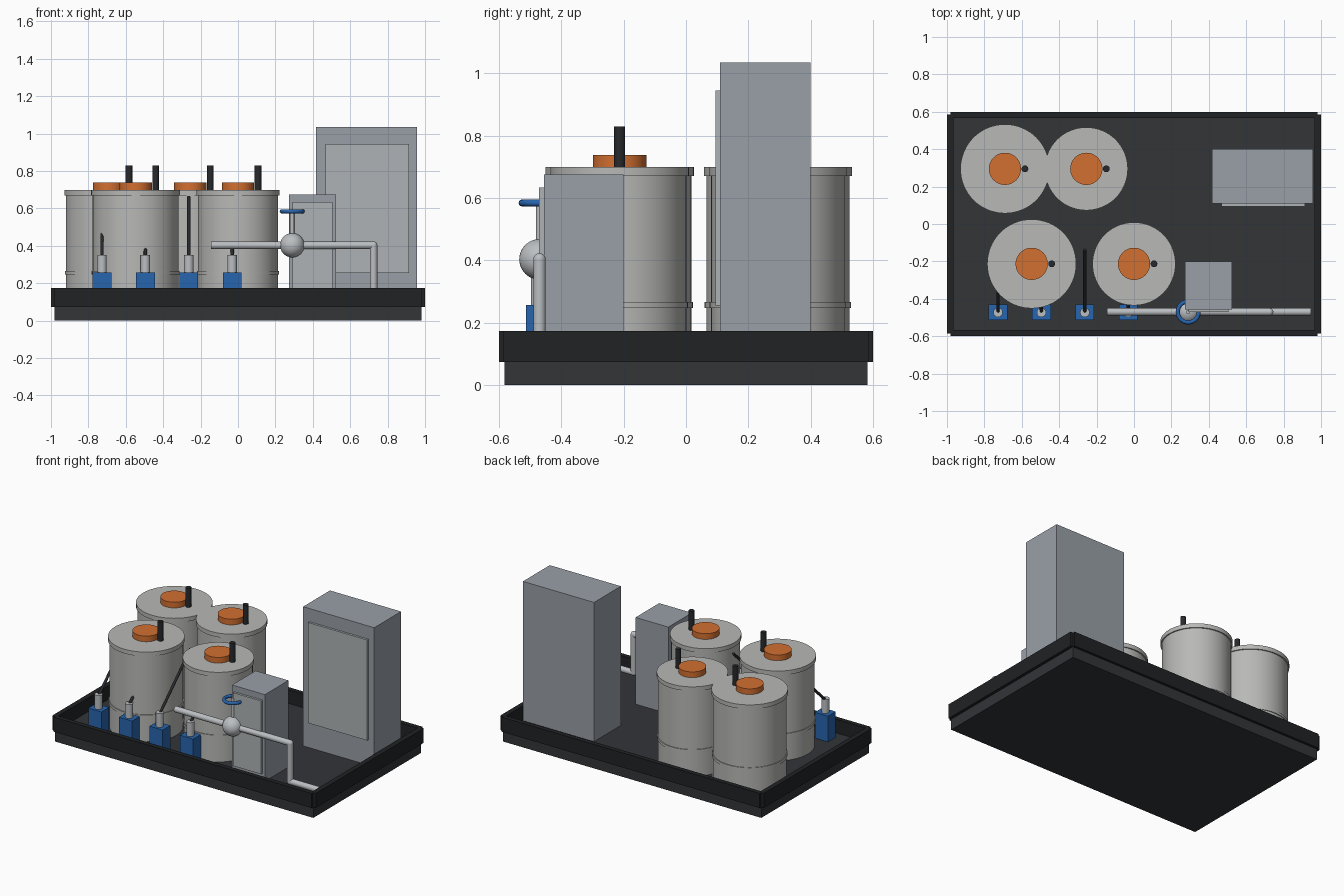
import bpy
import math
from mathutils import Vector

if "Cube" in bpy.data.objects:
    bpy.data.objects.remove(bpy.data.objects["Cube"])


def material(name, r, g, b):
    m = bpy.data.materials.new(name)
    m.diffuse_color = (r, g, b, 1)
    m.use_nodes = True
    m.node_tree.nodes["Principled BSDF"].inputs["Base Color"].default_value = m.diffuse_color
    return m


DARK = material("dark_rim", 0.014, 0.016, 0.018)
FLOOR = material("dark_floor", 0.032, 0.035, 0.039)
TANK = material("tank_grey", 0.48, 0.48, 0.47)
CABINET = material("cabinet_grey", 0.32, 0.35, 0.39)
DOOR = material("door_grey", 0.42, 0.45, 0.46)
ORANGE = material("orange", 0.65, 0.16, 0.03)
BLUE = material("blue", 0.02, 0.13, 0.42)
STEEL = material("steel", 0.5, 0.52, 0.54)
BLACK = material("black", 0.02, 0.022, 0.025)


def finish(name, mat, smooth=False):
    ob = bpy.context.object
    ob.name = name
    ob.data.materials.append(mat)
    if smooth:
        bpy.ops.object.shade_smooth_by_angle(angle=math.radians(35))
    return ob


def box(name, x, y, z, mat):
    """Box from (min, max) ranges."""
    bpy.ops.mesh.primitive_cube_add(size=1)
    ob = finish(name, mat)
    ob.location = [(a + b) / 2 for a, b in (x, y, z)]
    ob.scale = [b - a for a, b in (x, y, z)]
    return ob


def rod(name, p, q, r, mat, sides=24):
    """Cylinder between two points."""
    p, q = Vector(p), Vector(q)
    bpy.ops.mesh.primitive_cylinder_add(vertices=sides, radius=r, depth=(q - p).length,
                                        location=(p + q) / 2)
    bpy.context.object.rotation_euler = (q - p).to_track_quat('Z', 'Y').to_euler()
    return finish(name, mat, True)


def lathe(name, profile, x, y, mat, sides=64):
    """Solid of revolution from (radius, z) points, closed by flat ends."""
    verts, faces = [], []
    for r, z in profile:
        for i in range(sides):
            a = 2 * math.pi * i / sides
            verts.append((r * math.cos(a), r * math.sin(a), z))
    for k in range(len(profile) - 1):
        for i in range(sides):
            j = (i + 1) % sides
            faces.append((k * sides + i, k * sides + j, (k + 1) * sides + j, (k + 1) * sides + i))
    faces.append(tuple(range(sides))[::-1])
    faces.append(tuple(range(len(verts) - sides, len(verts))))
    me = bpy.data.meshes.new(name)
    me.from_pydata(verts, [], faces)
    ob = bpy.data.objects.new(name, me)
    bpy.context.collection.objects.link(ob)
    ob.location = (x, y, 0)
    bpy.ops.object.select_all(action='DESELECT')
    bpy.context.view_layer.objects.active = ob
    ob.select_set(True)
    return finish(name, mat, True)


# Containment tray
F = 0.08
box("base_slab", (-0.98, 0.98), (-0.583, 0.583), (0, F), FLOOR)
for s, side in ((-1, "a"), (1, "b")):
    box("long_rim_" + side, (-0.98, 0.98), sorted((s * 0.568, s * 0.6)), (0.074, 0.174), DARK)
    box("short_rim_" + side, sorted((s * 0.966, s * 1.0)), (-0.585, 0.585), (0.074, 0.174), DARK)

# Tanks with lid, lower band, hatch and vent
for n, (x, y, r) in enumerate([(-0.69, 0.295, 0.238), (-0.255, 0.295, 0.222),
                               (-0.547, -0.213, 0.238), (0.0, -0.213, 0.222)], 1):
    b = r - 0.008
    lathe(f"tank_{n}", [(b, F), (b, 0.247), (b + 0.005, 0.247), (b + 0.005, 0.266), (b, 0.266),
                        (b, 0.67), (r, 0.67), (r, 0.699)], x, y, TANK)
    rod(f"tank_hatch_{n}", (x, y, 0.695), (x, y, 0.738), 0.086, ORANGE, 48)
    rod(f"tank_vent_{n}", (x + 0.107, y, 0.69), (x + 0.107, y, 0.83), 0.018, BLACK)

# Dosing pumps with hoses leading to the tanks
for n, x in enumerate((-0.727, -0.495, -0.263, -0.031), 1):
    box(f"pump_{n}", (x - 0.05, x + 0.05), (-0.513, -0.43), (F, 0.257), BLUE)
    rod(f"pump_head_{n}", (x, -0.473, 0.25), (x, -0.473, 0.352), 0.025, STEEL)
    rod(f"pump_hose_{n}", (x, -0.473, 0.34), (x, -0.138, 0.66), 0.009, BLACK, 16)

# Cabinets with raised doors
box("large_cabinet", (0.418, 0.958), (0.109, 0.4), (F, 1.035), CABINET)
box("large_cabinet_door", (0.467, 0.914), (0.094, 0.112), (0.255, 0.945), DOOR)
box("small_cabinet", (0.274, 0.523), (-0.456, -0.2), (F, 0.675), CABINET)
box("small_cabinet_door", (0.292, 0.505), (-0.471, -0.453), (0.13, 0.633), DOOR)

# Discharge pipe run with ball joints at the bends
PY = -0.47
path = [(-0.145, PY, 0.403), (0.725, PY, 0.403), (0.725, PY, 0.14), (0.945, PY, 0.14)]
for n in range(3):
    rod(f"pipe_{n + 1}", path[n], path[n + 1], 0.02, STEEL)
for n in (1, 2):
    bpy.ops.mesh.primitive_uv_sphere_add(segments=24, ring_count=12, radius=0.02, location=path[n])
    finish(f"pipe_bend_{n}", STEEL, True)

# Valve with stem and handwheel
bpy.ops.mesh.primitive_uv_sphere_add(segments=32, ring_count=20, radius=0.065,
                                     location=(0.29, PY, 0.403))
finish("valve_body", STEEL, True)
rod("valve_stem", (0.29, PY, 0.42), (0.29, PY, 0.595), 0.011, STEEL, 16)
bpy.ops.mesh.primitive_torus_add(major_radius=0.056, minor_radius=0.011, major_segments=40,
                                 minor_segments=12, location=(0.29, PY, 0.584))
finish("valve_handwheel", BLUE, True)
